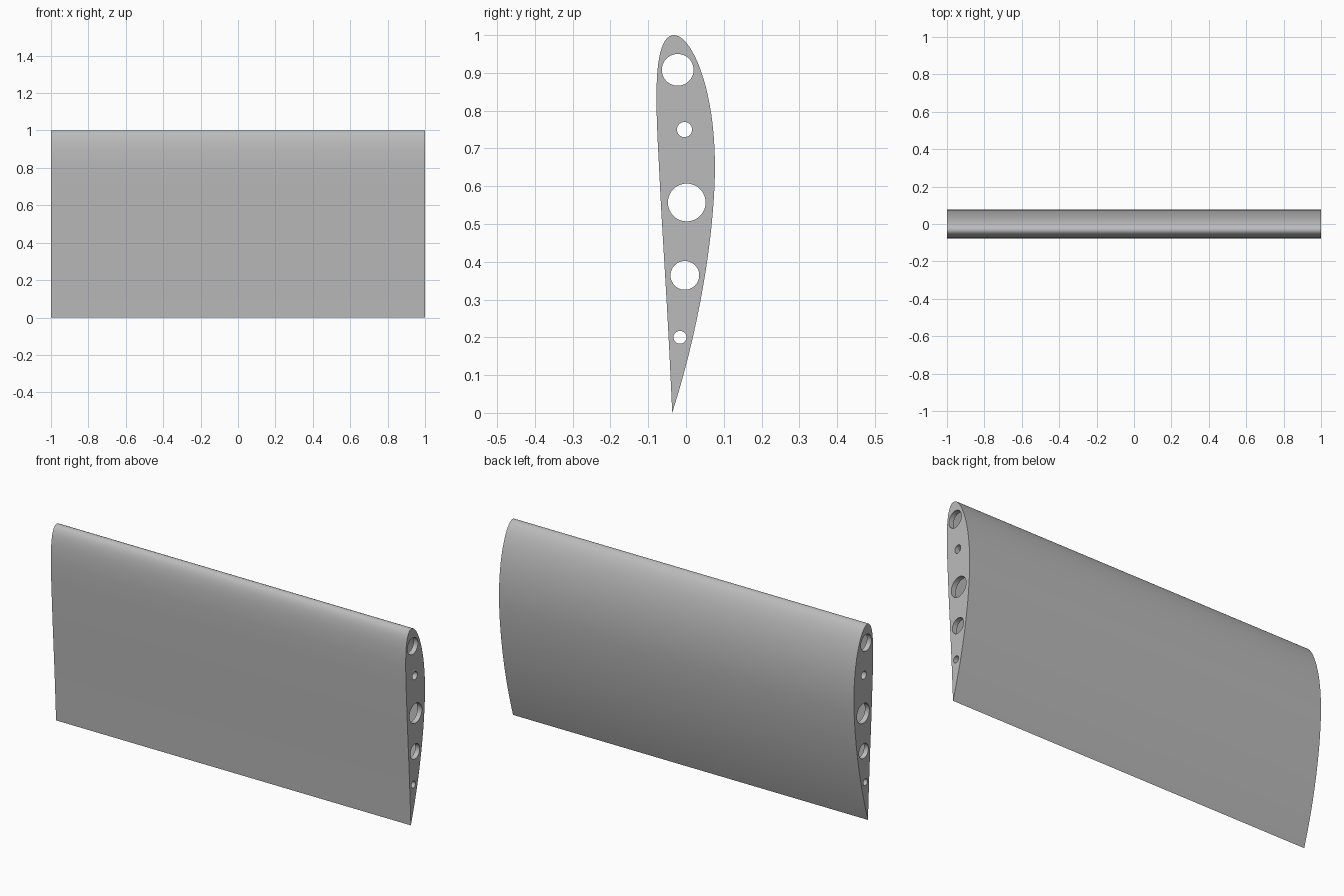
import bpy
import bmesh
from math import sin, cos, pi, sqrt, atan

cube = bpy.data.objects.get("Cube")
if cube:
    bpy.data.objects.remove(cube)

SPAN = 2.0
RIB_THICKNESS = 0.025
RIB_COUNT = 5
CHORD_Y = -0.0365          # y of the chord line, which runs straight up
CAMBER, CAMBER_POS, THICKNESS = 0.04, 0.4, 0.15
# lightening holes: y, z, radius
HOLES = [(-0.022, 0.908, 0.042), (-0.004, 0.75, 0.02), (0.002, 0.557, 0.05),
         (-0.003, 0.364, 0.038), (-0.016, 0.2, 0.017)]

grey = bpy.data.materials.new("plain grey")
grey.use_nodes = True
colour = (0.5, 0.5, 0.5, 1)
grey.diffuse_color = colour
grey.node_tree.nodes["Principled BSDF"].inputs["Base Color"].default_value = colour


def surface_point(t, side):
    """Point (y, z) on the aerofoil at chord fraction t; side is +1 back, -1 front."""
    half = 5 * THICKNESS * (0.2969 * sqrt(t) - 0.126 * t - 0.3516 * t**2
                            + 0.2843 * t**3 - 0.1036 * t**4)
    p = CAMBER_POS
    k = CAMBER / (p * p if t < p else (1 - p) ** 2)
    line = k * (2 * p * t - t * t + (0 if t < p else 1 - 2 * p))
    slope = atan(2 * k * (p - t))
    return (CHORD_Y + line + side * half * cos(slope),
            1 - t + side * half * sin(slope))


def aerofoil(steps=48):
    """Closed loop from the trailing edge up the back and down the front."""
    ts = [(1 - cos(pi * i / steps)) / 2 for i in range(steps + 1)]
    back = [surface_point(t, 1) for t in reversed(ts)]
    front = [surface_point(t, -1) for t in ts[1:-1]]
    return back + front


def circle(y, z, r, n=48):
    return [(y + r * cos(2 * pi * i / n), z + r * sin(2 * pi * i / n)) for i in range(n)]


def make_skin(loop):
    bm = bmesh.new()
    ends = [[bm.verts.new((x, y, z)) for y, z in loop] for x in (-SPAN / 2, SPAN / 2)]
    for i in range(len(loop)):
        j = (i + 1) % len(loop)
        bm.faces.new((ends[0][i], ends[0][j], ends[1][j], ends[1][i]))
    # outward normals: the back faces +y
    bm.normal_update()
    rear = max(bm.faces, key=lambda f: f.calc_center_median().y)
    if rear.normal.y < 0:
        bmesh.ops.reverse_faces(bm, faces=bm.faces[:])
    mesh = bpy.data.meshes.new("wing_skin")
    bm.to_mesh(mesh)
    bm.free()
    mesh.materials.append(grey)
    skin = bpy.data.objects.new("wing_skin", mesh)
    bpy.context.collection.objects.link(skin)
    return skin


def make_rib(name, x, loops):
    """Filled flat outline with holes, extruded along the span."""
    curve = bpy.data.curves.new(name, "CURVE")
    curve.dimensions = "2D"
    curve.fill_mode = "BOTH"
    curve.extrude = RIB_THICKNESS / 2
    for loop in loops:
        spline = curve.splines.new("POLY")
        spline.points.add(len(loop) - 1)
        for point, (y, z) in zip(spline.points, loop):
            point.co = (y, z, 0, 1)
        spline.use_cyclic_u = True
    curve.materials.append(grey)
    rib = bpy.data.objects.new(name, curve)
    rib.location.x = x
    rib.rotation_euler = (pi / 2, 0, pi / 2)
    bpy.context.collection.objects.link(rib)
    return rib


def select(obj):
    bpy.ops.object.select_all(action="DESELECT")
    obj.select_set(True)
    bpy.context.view_layer.objects.active = obj


outline = aerofoil()

# outer skin, open at both ends
parts = [make_skin(outline)]

# ribs just inside the skin, flush with the wing ends
inner = [(CHORD_Y + (y - CHORD_Y) * 0.995, 0.5 + (z - 0.5) * 0.999) for y, z in outline]
rib_loops = [inner] + [circle(*hole) for hole in HOLES]
reach = (SPAN - RIB_THICKNESS) / 2
for i in range(RIB_COUNT):
    x = -reach + 2 * reach * i / (RIB_COUNT - 1)
    rib = make_rib(f"rib_{i + 1}", x, rib_loops)
    select(rib)
    bpy.ops.object.convert(target="MESH")
    parts.append(bpy.context.view_layer.objects.active)

for part in parts:
    select(part)
    bpy.ops.object.shade_smooth_by_angle(angle=pi / 6)
